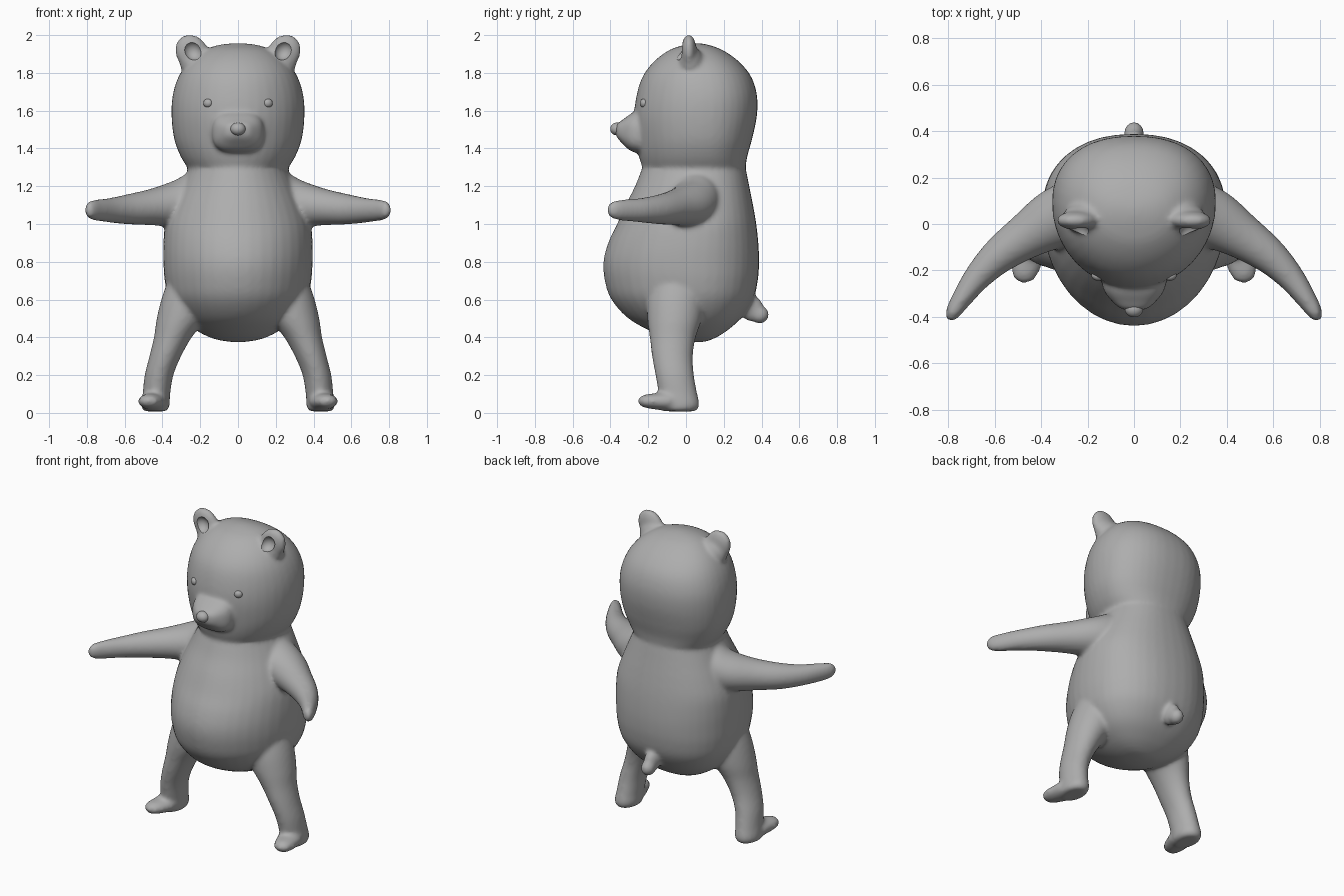
import bpy, bmesh, math
from mathutils import Vector, Matrix

if "Cube" in bpy.data.objects:
    bpy.data.objects.remove(bpy.data.objects["Cube"])

grey = bpy.data.materials.new("plain grey")
grey.diffuse_color = (0.42, 0.42, 0.42, 1)
grey.use_nodes = True
grey.node_tree.nodes["Principled BSDF"].inputs["Base Color"].default_value = grey.diffuse_color
N = 40


def finish(name, bm):
    bmesh.ops.recalc_face_normals(bm, faces=bm.faces)
    me = bpy.data.meshes.new(name)
    bm.to_mesh(me)
    bm.free()
    me.materials.append(grey)
    for p in me.polygons:
        p.use_smooth = True
    ob = bpy.data.objects.new(name, me)
    bpy.context.collection.objects.link(ob)
    return ob


def smooth_stations(st, steps=5):
    """Catmull-Rom interpolation through rows of numbers."""
    out = []
    for i in range(len(st) - 1):
        a, b, c, d = st[max(i - 1, 0)], st[i], st[i + 1], st[min(i + 2, len(st) - 1)]
        for k in range(steps):
            t = k / steps
            out.append([0.5 * (2 * q + (r - p) * t + (2 * p - 5 * q + 4 * r - s) * t * t
                               + (3 * q - p - 3 * r + s) * t ** 3)
                        for p, q, r, s in zip(a, b, c, d)])
    return out + [list(st[-1])]


def loft(bm, rings):
    vs = [[bm.verts.new(p) for p in ring] for ring in rings]
    for a, b in zip(vs, vs[1:]):
        for i in range(N):
            j = (i + 1) % N
            bm.faces.new((a[i], a[j], b[j], b[i]))
    bm.faces.new(vs[0][::-1])
    bm.faces.new(vs[-1])


def trunk(bm, st):
    """Rows: z, half width, front y, back y, y of widest point."""
    rings = []
    for z, w, f, b, m in smooth_stations(st):
        ring = []
        for i in range(N):
            a = 2 * math.pi * i / N
            c, s = math.cos(a), math.sin(a)
            e = 0.88 if s > 0 else 1.0
            x = math.copysign(abs(c) ** e, c) * w
            y = m + (abs(s) ** e * (b - m) if s > 0 else s * (m - f))
            ring.append((x, y, z))
        rings.append(ring)
    loft(bm, rings)


def limb(bm, st, side, flat=False):
    """Rows: x, y, z, first radius, second radius. Flat rings stay horizontal."""
    rows = smooth_stations(st)
    rings = []
    for k, (x, y, z, r1, r2) in enumerate(rows):
        p, q = rows[max(k - 1, 0)], rows[min(k + 1, len(rows) - 1)]
        t = Vector((q[0] - p[0], q[1] - p[1], 0))
        u, v = Vector((1, 0, 0)), Vector((0, 1, 0))
        if not flat:
            u, v = Vector((t.y, -t.x, 0)).normalized(), Vector((0, 0, 1))
        ring = []
        for i in range(N):
            a = 2 * math.pi * i / N
            o = Vector((x, y, z)) + u * (r1 * math.cos(a)) + v * (r2 * math.sin(a))
            ring.append((o.x * side, o.y, o.z))
        rings.append(ring)
    loft(bm, rings)


def ball(bm, loc, size, rot=None, seg=32):
    m = Matrix.Translation(loc) @ (rot or Matrix()) @ Matrix.Diagonal((*size, 1))
    bmesh.ops.create_uvsphere(bm, u_segments=seg, v_segments=seg // 2, radius=1, matrix=m)


bm = bmesh.new()
# Torso
trunk(bm, [(.375, .03, .02, .09, .05), (.39, .12, -.07, .14, .05), (.43, .21, -.18, .21, .05),
           (.5, .30, -.305, .29, .05), (.6, .365, -.395, .355, .04), (.7, .388, -.43, .38, .04),
           (.8, .395, -.437, .387, .04), (.9, .395, -.412, .383, .05), (1.0, .385, -.365, .372, .06),
           (1.1, .35, -.32, .355, .07), (1.2, .305, -.27, .335, .08), (1.3, .26, -.23, .315, .09),
           (1.36, .24, -.2, .3, .1)])
# Head
trunk(bm, [(1.24, .235, -.19, .29, .09), (1.29, .262, -.225, .313, .09), (1.36, .305, -.25, .325, .09),
           (1.45, .338, -.265, .35, .09), (1.57, .352, -.275, .375, .09), (1.68, .346, -.262, .376, .09),
           (1.78, .315, -.23, .345, .08), (1.86, .26, -.17, .28, .07), (1.92, .18, -.09, .195, .06),
           (1.948, .1, -.01, .12, .06), (1.957, .02, .04, .07, .06)])
# Muzzle, narrowing towards the nose
rows = smooth_stations([(-.2, .14, .108, 1.485), (-.27, .135, .106, 1.485), (-.305, .118, .09, 1.485),
                        (-.335, .092, .064, 1.488), (-.36, .064, .042, 1.493), (-.375, .02, .02, 1.495)])
rings = []
for y, w, h, z in rows:
    ring = []
    for i in range(N):
        a = 2 * math.pi * i / N
        c, s = math.cos(a), math.sin(a)
        ring.append((math.copysign(abs(c) ** .7, c) * w, y, z + math.copysign(abs(s) ** .7, s) * h))
    rings.append(ring)
loft(bm, rings)
# Tail
ball(bm, (0, .345, .555), (.045, .065, .075), Matrix.Rotation(.5, 4, 'X'))
ball(bm, (0, .39, .52), (.044, .05, .048))

for s in (1, -1):
    # Arm, sweeping forwards to a rounded paw
    limb(bm, [(.12, .05, 1.12, .15, .14), (.24, .05, 1.125, .14, .15), (.34, .02, 1.105, .13, .122),
              (.46, -.05, 1.09, .1, .096), (.58, -.135, 1.078, .078, .08), (.67, -.225, 1.073, .06, .066),
              (.74, -.32, 1.073, .044, .057), (.775, -.375, 1.074, .034, .05),
              (.79, -.403, 1.074, .022, .035), (.797, -.417, 1.074, .005, .01)], s)
    # Leg
    limb(bm, [(.2, -.03, .78, .14, .15), (.26, -.05, .62, .14, .155), (.30, -.06, .5, .13, .145),
              (.345, -.07, .4, .1, .122), (.385, -.072, .3, .084, .108), (.418, -.06, .2, .076, .102),
              (.432, -.042, .1, .073, .102), (.436, -.032, .05, .075, .103),
              (.438, -.035, .02, .07, .098), (.438, -.035, .008, .05, .08)], s, True)
    # Foot
    limb(bm, [(.435, -.02, .06, .05, .045), (.445, -.09, .062, .072, .052), (.46, -.155, .061, .068, .044),
              (.472, -.205, .062, .058, .037), (.481, -.235, .062, .042, .028),
              (.486, -.253, .062, .01, .008)], s)
    # Ear: broad at the base, thin at the rounded tip
    rot = Matrix.Rotation(s * .55, 4, 'Y')
    ball(bm, (s * .242, .015, 1.905), (.086, .042, .104), rot)
    ball(bm, (s * .225, .025, 1.865), (.088, .062, .075), rot)

body = finish("bear_body", bm)
rm = body.modifiers.new("merge", 'REMESH')
rm.mode = 'VOXEL'
rm.voxel_size = .012
rm.use_smooth_shade = True
sm = body.modifiers.new("soften", 'SMOOTH')
sm.factor = .5
sm.iterations = 8

# Ear hollows
bm = bmesh.new()
for s in (1, -1):
    ball(bm, (s * .24, -.045, 1.918), (.047, .05, .052), Matrix.Rotation(s * .55, 4, 'Y'))
cutter = finish("ear_hollow_cutter", bm)
cutter.hide_render = True
cutter.hide_viewport = False
cutter.display_type = 'WIRE'
cut = body.modifiers.new("ear hollows", 'BOOLEAN')
cut.operation = 'DIFFERENCE'
cut.object = cutter
cut.solver = 'EXACT'

# Apply the modifiers, then drop the cutter
bpy.context.view_layer.update()
dg = bpy.context.evaluated_depsgraph_get()
me = bpy.data.meshes.new_from_object(body.evaluated_get(dg))
body.modifiers.clear()
body.data = me
bpy.data.objects.remove(cutter)
bpy.context.view_layer.objects.active = body
body.select_set(True)
bpy.ops.object.shade_smooth_by_angle(angle=math.radians(40))

# Eyes
for s, name in ((1, "left_eye"), (-1, "right_eye")):
    bm = bmesh.new()
    ball(bm, (s * .16, -.225, 1.64), (.025, .018, .023), Matrix.Rotation(s * .45, 4, 'Z'), 20)
    finish(name, bm)

# Nose
bm = bmesh.new()
ball(bm, (0, -.365, 1.503), (.04, .036, .034), None, 24)
finish("nose", bm)
